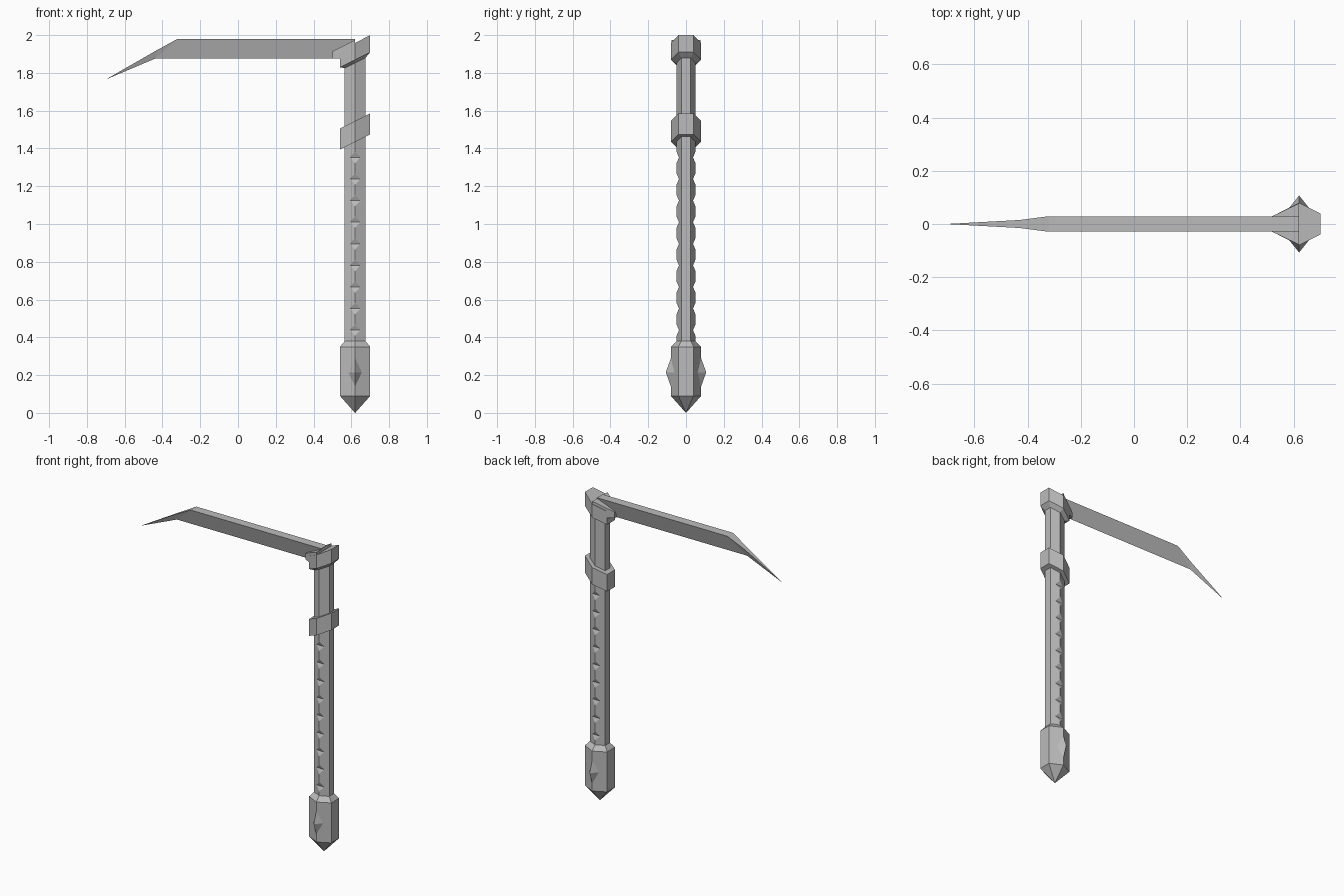
import bpy, bmesh

cube = bpy.data.objects.get("Cube")
if cube:
    bpy.data.objects.remove(cube)

CX = 0.62  # axis of the handle
steel = bpy.data.materials.new("grey steel")
steel.use_nodes = True
GREY = (0.5, 0.5, 0.5, 1)
steel.diffuse_color = GREY
steel.node_tree.nodes["Principled BSDF"].inputs["Base Color"].default_value = GREY


def finish(name, bm):
    bmesh.ops.remove_doubles(bm, verts=bm.verts, dist=0.0001)
    bmesh.ops.recalc_face_normals(bm, faces=bm.faces)
    mesh = bpy.data.meshes.new(name)
    bm.to_mesh(mesh)
    bm.free()
    mesh.materials.append(steel)
    ob = bpy.data.objects.new(name, mesh)
    bpy.context.collection.objects.link(ob)
    return ob


def loft(bm, rings):
    """Skin a list of equal-length point rings and cap both ends."""
    loops = [[bm.verts.new(p) for p in ring] for ring in rings]
    for a, b in zip(loops, loops[1:]):
        for i in range(len(a)):
            j = (i + 1) % len(a)
            bm.faces.new((a[i], a[j], b[j], b[i]))
    bm.faces.new(loops[0][::-1])
    bm.faces.new(loops[-1])


def hexagon(rx, ry, z, slope=0.0):
    """Six-sided ring, pointed front and back, optionally slanted along x."""
    corners = ((0, -1), (1, -.5), (1, .5), (0, 1), (-1, .5), (-1, -.5))
    return [(CX + rx * x, ry * y, z + slope * rx * x) for x, y in corners]


def hull(name, points):
    bm = bmesh.new()
    verts = [bm.verts.new(p) for p in points]
    bmesh.ops.convex_hull(bm, input=verts)
    bmesh.ops.dissolve_limit(bm, angle_limit=0.01, verts=bm.verts, edges=bm.edges)
    return finish(name, bm)


# Handle shaft
bm = bmesh.new()
loft(bm, [hexagon(.055, .05, .36), hexagon(.055, .05, 1.92)])
shaft = finish("handle_shaft", bm)

# Grip notches cut into the front and back ridges
bm = bmesh.new()
for side in (-1, 1):
    for i in range(9):
        z = .438 + i * .1143
        rings = []
        for x in (CX - .1, CX + .1):
            rings.append([(x, side * .0373, z), (x, side * .0627, z + .06),
                          (x, side * .0627, z - .06)])
        loft(bm, rings)
cutter = finish("notch_cutter", bm)
cutter.hide_render = True
mod = shaft.modifiers.new("notches", 'BOOLEAN')
mod.operation = 'DIFFERENCE'
mod.solver = 'EXACT'
mod.object = cutter
bpy.context.view_layer.update()
cut_mesh = bpy.data.meshes.new_from_object(
    shaft.evaluated_get(bpy.context.evaluated_depsgraph_get()))
shaft.modifiers.clear()
shaft.data = cut_mesh
bpy.data.objects.remove(cutter)

# Pommel with a pointed base
bm = bmesh.new()
loft(bm, [hexagon(.0005, .0005, 0), hexagon(.08, .08, .09),
          hexagon(.08, .08, .35), hexagon(.055, .05, .38)])
finish("pommel", bm)

# Pommel studs on front and back
for label, side in (("front", -1), ("back", 1)):
    hull(label + "_pommel_stud",
         [(CX, side * .107, .215), (CX, side * .08, .29), (CX, side * .08, .14),
          (CX - .036, side * .062, .215), (CX + .036, side * .062, .215)])

# Slanted collar on the handle
bm = bmesh.new()
loft(bm, [hexagon(.08, .08, 1.435, .5), hexagon(.08, .08, 1.545, .5)])
finish("middle_collar", bm)

# Slanted head cap with a tapered underside
bm = bmesh.new()
loft(bm, [hexagon(.055, .05, 1.852, .5), hexagon(.08, .08, 1.87, .5),
          hexagon(.08, .08, 1.958, .53)])
finish("head_cap", bm)

# Blade socket reaching out of the head
hull("blade_socket", [(x, s * y, z) for s in (-1, 1) for x, y, z in (
    (.5, .02, 1.875), (.5, .02, 1.915), (CX, .078, 1.875), (CX, .078, 1.975))])

# Blade: flat spine on top, sharp edge below, bent down to a point
bm = bmesh.new()
stations = ((CX, 1.98, .029, CX, 1.875), (-.32, 1.98, .029, -.32, 1.875),
            (-.32, 1.98, .029, -.44, 1.875), (-.43, 1.92, .015, -.44, 1.875),
            (-.695, 1.768, .0006, -.695, 1.767))
loft(bm, [[(sx, -w, sz), (sx, w, sz), (ex, 0, ez)] for sx, sz, w, ex, ez in stations])
finish("blade", bm)
